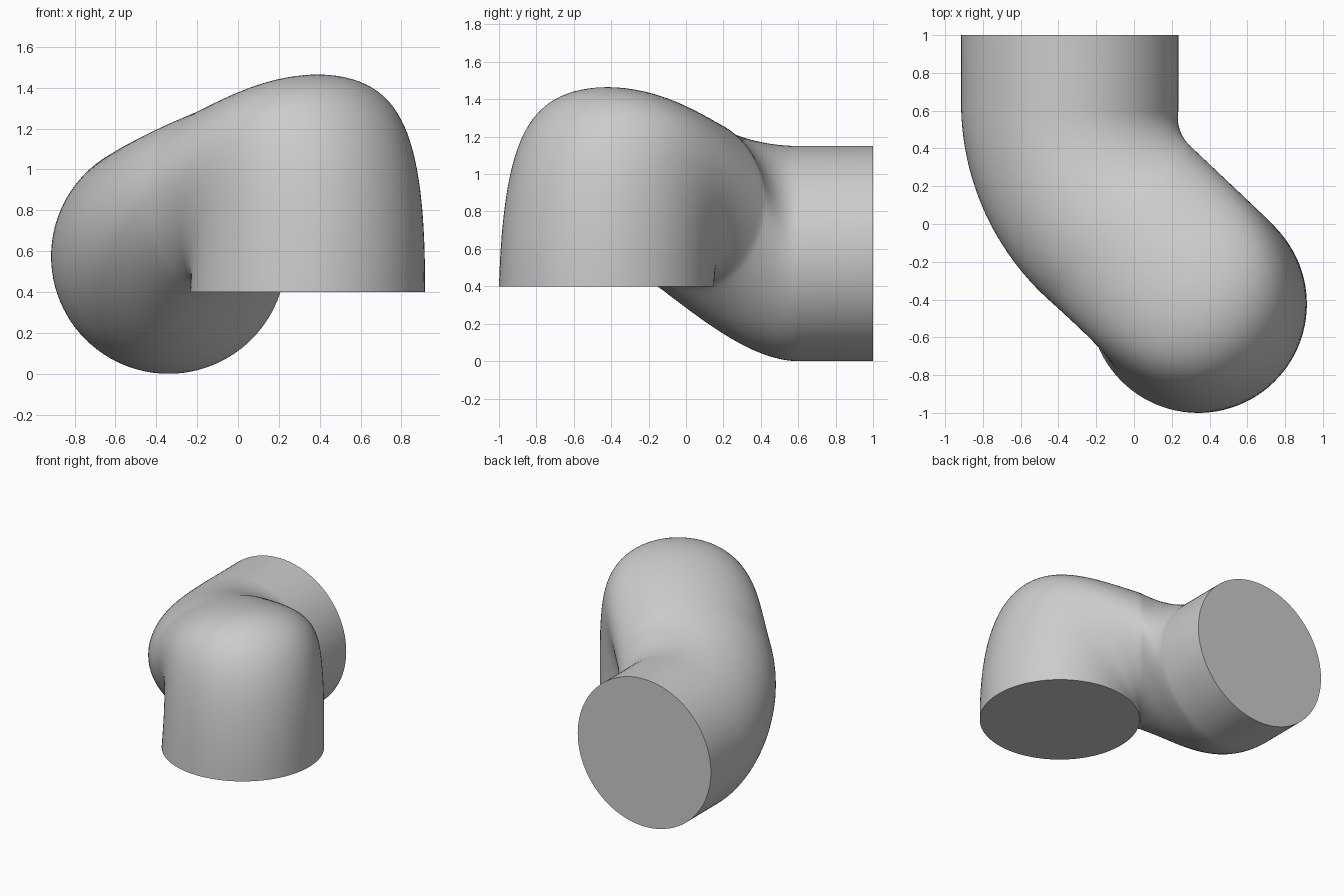
import bpy, bmesh
from math import cos, sin, radians, pi
from mathutils import Vector

if "Cube" in bpy.data.objects:
    bpy.data.objects.remove(bpy.data.objects["Cube"])

R = 0.575                        # pipe radius
SEG, ROWS = 96, 60               # sides around, steps along the bend
START = Vector((-0.34, 0.60))    # plan position where the bend starts
END = Vector((0.34, -0.425))     # plan centre of the bottom opening
Z1 = 0.40                        # height of the bottom opening
YAW, RHO = radians(48), 0.795    # plan path: arc of this angle and radius, then straight


def plan(w):
    """Point and sideways direction on the plan path at length w."""
    a = min(w / RHO, YAW)
    p = START + Vector((RHO * (1 - cos(a)), -RHO * sin(a)))
    return p + Vector((sin(a), -cos(a))) * max(0, w - RHO * YAW), Vector((cos(a), sin(a)))


# length of the path and sideways correction so it lands on END
corner, side = plan(RHO * YAW)
LENGTH = RHO * YAW + (END - corner).dot(Vector((sin(YAW), -cos(YAW))))
SHIFT = (END - corner).dot(side)


def bezier(a, b, c, d, t):
    u = 1 - t
    return a * u**3 + b * 3 * t * u * u + c * 3 * t * t * u + d * t**3


def bend_point(theta, t):
    """Point of the bend: vertical profile curve wrapped along the plan path."""
    v = sin(theta)                              # 1 = outside, -1 = inside of the bend
    h = 0.565 + 0.215 * v                       # tangent lengths
    k = 1.26 + 0.885 * v - 0.32 * v * v
    z0, w1 = R + R * v, LENGTH + R * v
    w = bezier(0, h, w1, w1, t)
    z = bezier(z0, z0, Z1 + k, Z1, t)
    p, n = plan(w)
    p = p + n * (R * cos(theta) * (1 - 0.16 * t * (1 - t)) + SHIFT * t**3)
    return (p.x, p.y, z)


bm = bmesh.new()
angles = [2 * pi * i / SEG for i in range(SEG)]

# straight back end, then the bend down to the bottom opening
rings = [[bm.verts.new((START.x + R * cos(a), 1.0, R + R * sin(a))) for a in angles]]
for j in range(ROWS + 1):
    rings.append([bm.verts.new(bend_point(a, j / ROWS)) for a in angles])

# skin
for r0, r1 in zip(rings, rings[1:]):
    for i in range(SEG):
        n = (i + 1) % SEG
        bm.faces.new((r0[i], r1[i], r1[n], r0[n]))

# flat end caps
bm.faces.new(rings[0])
bm.faces.new(rings[-1][::-1])

bmesh.ops.recalc_face_normals(bm, faces=bm.faces[:])
mesh = bpy.data.meshes.new("bent_pipe")
bm.to_mesh(mesh)
bm.free()
pipe = bpy.data.objects.new("bent_pipe", mesh)
bpy.context.collection.objects.link(pipe)

bpy.context.view_layer.objects.active = pipe
pipe.select_set(True)
bpy.ops.object.shade_smooth_by_angle(angle=radians(40))
